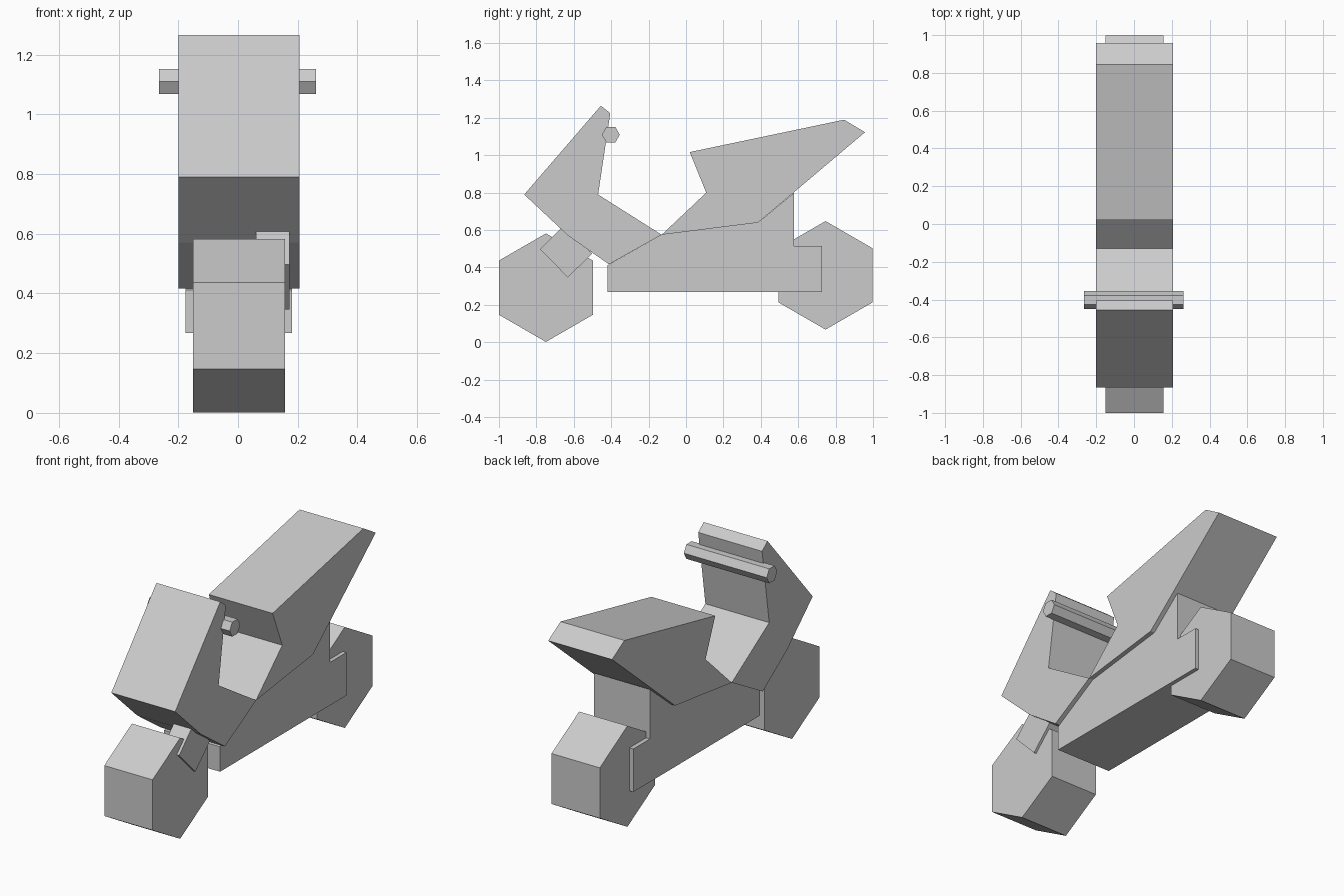
import bpy, bmesh, math

if "Cube" in bpy.data.objects:
    bpy.data.objects.remove(bpy.data.objects["Cube"])

grey = bpy.data.materials.new("plain grey")
grey.diffuse_color = (0.6, 0.6, 0.6, 1)
grey.use_nodes = True
grey.node_tree.nodes["Principled BSDF"].inputs["Base Color"].default_value = grey.diffuse_color


def extrude_profile(name, points, x0, x1):
    """Extrude a side profile of (y, z) points along x."""
    bm = bmesh.new()
    face = bm.faces.new([bm.verts.new((x0, y, z)) for y, z in points])
    new = bmesh.ops.extrude_face_region(bm, geom=[face])["geom"]
    bmesh.ops.translate(bm, vec=(x1 - x0, 0, 0),
                        verts=[v for v in new if isinstance(v, bmesh.types.BMVert)])
    bmesh.ops.recalc_face_normals(bm, faces=bm.faces)
    mesh = bpy.data.meshes.new(name)
    bm.to_mesh(mesh)
    bm.free()
    mesh.materials.append(grey)
    obj = bpy.data.objects.new(name, mesh)
    bpy.context.collection.objects.link(obj)
    return obj


def hexagon(y, z, radius, start):
    return [(y + radius * math.cos(start + i * math.pi / 3),
             z + radius * math.sin(start + i * math.pi / 3)) for i in range(6)]


# Six-sided wheels, standing on a corner
extrude_profile("front_wheel", hexagon(-0.749, 0.292, 0.29, math.pi / 2), -0.15, 0.157)
extrude_profile("rear_wheel", hexagon(0.746, 0.358, 0.29, math.pi / 2), -0.15, 0.157)

# Lower body with a stepped cut-out over the rear wheel
extrude_profile("lower_body", [
    (-0.42, 0.268), (0.728, 0.268), (0.728, 0.515), (0.578, 0.515),
    (0.578, 0.80), (0.385, 0.64), (-0.13, 0.575), (-0.42, 0.412)], -0.175, 0.18)

# Front shield that sweeps back into the footwell
extrude_profile("front_shield", [
    (-0.412, 0.417), (-0.63, 0.57), (-0.865, 0.79), (-0.455, 1.265),
    (-0.405, 1.225), (-0.47, 0.79), (-0.13, 0.575)], -0.2, 0.206)

# Seat and raised tail
extrude_profile("seat_tail", [
    (-0.13, 0.575), (0.108, 0.80), (0.02, 1.017), (0.845, 1.19),
    (0.957, 1.123), (0.385, 0.64)], -0.2, 0.206)

# Single-sided fork on the right
extrude_profile("fork", [
    (-0.78, 0.497), (-0.632, 0.347), (-0.50, 0.475), (-0.665, 0.612)], 0.06, 0.172)

# Handlebar passing through the shield
extrude_profile("handlebar", hexagon(-0.402, 1.11, 0.048, 0), -0.265, 0.262)
